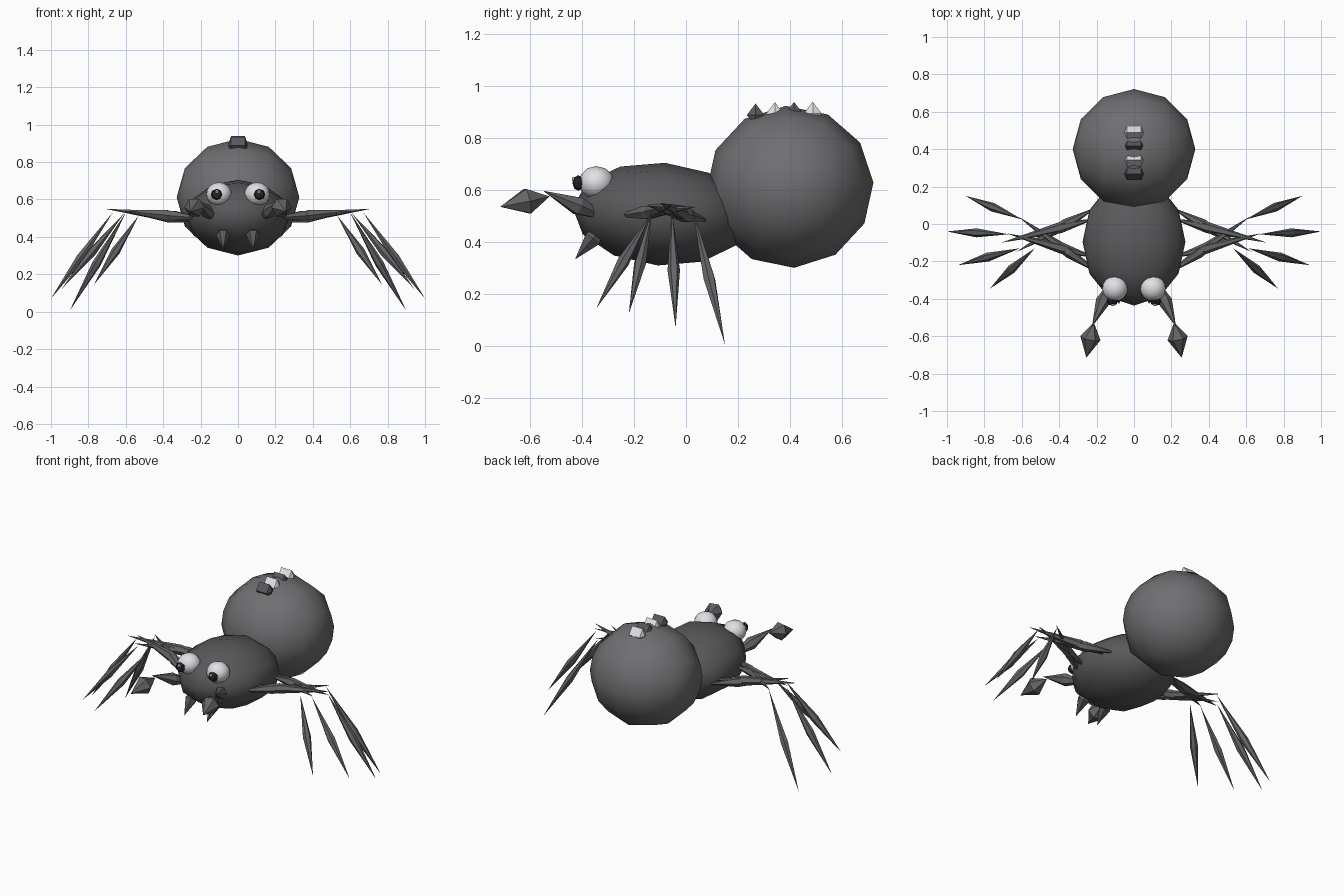
import bpy, bmesh
from math import radians, pi, cos, sin
from mathutils import Vector

if "Cube" in bpy.data.objects:
    bpy.data.objects.remove(bpy.data.objects["Cube"])


def material(name, v):
    m = bpy.data.materials.new(name)
    m.diffuse_color = (v, v, v * 1.05, 1)
    m.use_nodes = True
    m.node_tree.nodes["Principled BSDF"].inputs["Base Color"].default_value = m.diffuse_color
    return m


BODY = material("body grey", 0.10)
BACK = material("abdomen grey", 0.16)
LEG = material("leg grey", 0.13)
PALE = material("pale", 0.75)
BLACK = material("black", 0.02)


def ball(name, loc, scale, mat, tilt=0, seg=12, rings=6, smooth=True):
    # sphere poles lie along the sideways axis
    bpy.ops.mesh.primitive_uv_sphere_add(segments=seg, ring_count=rings, radius=1)
    o = bpy.context.object
    o.name = name
    for v in o.data.vertices:
        x, y, z = v.co
        v.co = (z * scale[0], y * scale[1], -x * scale[2])
    o.location = loc
    o.rotation_euler = (tilt, 0, 0)
    o.data.materials.append(mat)
    for p in o.data.polygons:
        p.use_smooth = smooth
    return o


def finish(name, bm, mat):
    bmesh.ops.recalc_face_normals(bm, faces=bm.faces)
    me = bpy.data.meshes.new(name)
    bm.to_mesh(me)
    bm.free()
    me.materials.append(mat)
    o = bpy.data.objects.new(name, me)
    bpy.context.collection.objects.link(o)
    return o


def spindle(name, a, b, r, mat, t=0.5, n=6):
    # two pointed cones joined base to base, widest at fraction t
    a, b = Vector(a), Vector(b)
    q = (b - a).to_track_quat('Z', 'Y')
    bm = bmesh.new()
    ring = [bm.verts.new(a.lerp(b, t) + q @ Vector((r * cos(2 * pi * i / n),
            r * sin(2 * pi * i / n), 0))) for i in range(n)]
    va, vb = bm.verts.new(a), bm.verts.new(b)
    for i in range(n):
        for tip in (va, vb):
            bm.faces.new((ring[i], ring[(i + 1) % n], tip))
    return finish(name, bm, mat)


def bump(name, y, z, mat):
    # ridged stud on the abdomen
    bm = bmesh.new()
    pts = [(0.037, 0, 0.045), (0.052, 0, 0), (0.037, 0.034, 0),
           (0.037, -0.034, 0), (0.037, 0, -0.04)]
    for s in (-1, 1):
        for p in pts:
            bm.verts.new((p[0] * s, p[1] + y, p[2] + z))
    bmesh.ops.convex_hull(bm, input=bm.verts)
    return finish(name, bm, mat)


# Body
ball("abdomen", (0, 0.4, 0.612), (0.328, 0.322, 0.312), BACK, radians(3))
ball("thorax", (0, -0.095, 0.507), (0.275, 0.342, 0.198), BODY, radians(-4))

# Studs along the top of the abdomen
for i, (y, z) in enumerate(((0.268, 0.888), (0.342, 0.893), (0.416, 0.894), (0.488, 0.895))):
    bump(f"back_stud_{i + 1}", y, z, PALE if i % 2 else BODY)

# Leg points per pair: upper start, upper end, knee, foot
LEGS = [
    ((0.20, 0.09, 0.48), (0.63, -0.15, 0.54), (0.60, 0.025, 0.53), (0.90, 0.15, 0.005)),
    ((0.20, 0.03, 0.49), (0.71, -0.10, 0.55), (0.67, -0.055, 0.53), (1.00, -0.04, 0.07)),
    ((0.20, -0.18, 0.50), (0.68, -0.05, 0.545), (0.61, -0.13, 0.525), (0.94, -0.22, 0.125)),
    ((0.18, -0.27, 0.50), (0.62, 0.04, 0.535), (0.53, -0.13, 0.515), (0.77, -0.345, 0.145)),
]

for s, side in ((1, "right"), (-1, "left")):
    def m(p):
        return (p[0] * s, p[1], p[2])

    # Eyes with pupil and glint
    ball(f"{side}_eye", m((0.102, -0.345, 0.628)), (0.068, 0.068, 0.064), PALE, seg=12, rings=8)
    ball(f"{side}_pupil", m((0.115, -0.415, 0.627)), (0.030, 0.022, 0.030), BLACK,
         seg=8, rings=4, smooth=False)
    ball(f"{side}_glint", m((0.112, -0.432, 0.642)), (0.010, 0.008, 0.010), PALE,
         seg=6, rings=4, smooth=False)

    # Fangs
    spindle(f"{side}_fang", m((0.08, -0.31, 0.47)), m((0.08, -0.427, 0.333)), 0.038, BODY, 0.42)

    # Feelers
    spindle(f"{side}_feeler_arm", m((0.11, -0.28, 0.48)), m((0.225, -0.55, 0.597)),
            0.038, LEG, 0.5)
    spindle(f"{side}_feeler_tip", m((0.215, -0.525, 0.575)), m((0.255, -0.715, 0.535)),
            0.055, LEG, 0.45)

    # Legs
    for i, (a, b, knee, foot) in enumerate(LEGS):
        spindle(f"{side}_upper_leg_{i + 1}", m(a), m(b), 0.03, LEG, 0.38)
        spindle(f"{side}_lower_leg_{i + 1}", m(knee), m(foot), 0.024, LEG, 0.52)
